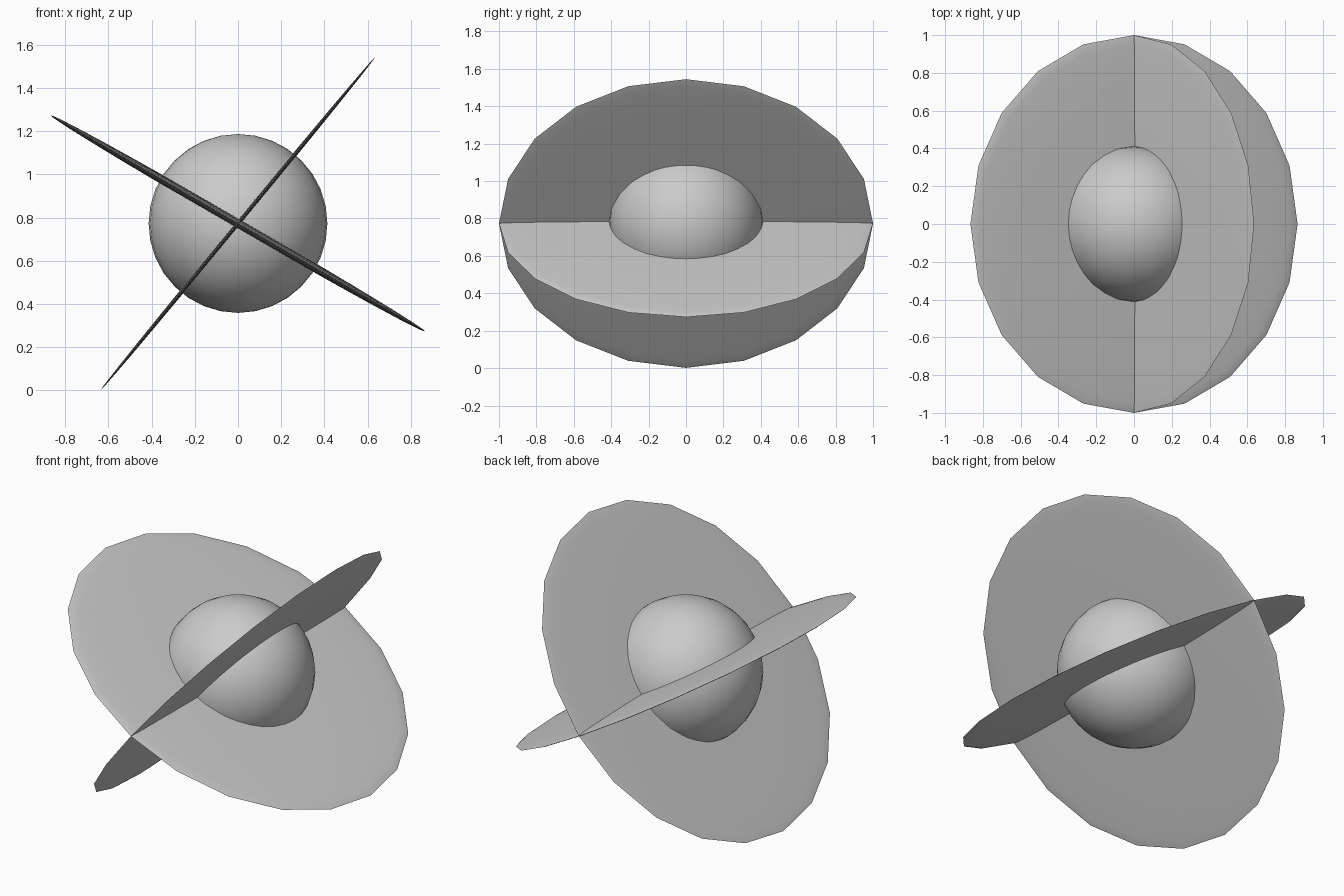
import bpy
from math import radians

if "Cube" in bpy.data.objects:
    bpy.data.objects.remove(bpy.data.objects["Cube"])

CENTRE = (0, 0, 0.773)


def ball(name, segments, rings, scale, tilt=0):
    bpy.ops.mesh.primitive_uv_sphere_add(
        segments=segments, ring_count=rings, radius=1,
        location=CENTRE, rotation=(0, radians(tilt), 0))
    ob = bpy.context.object
    ob.name = name
    ob.scale = scale
    bpy.ops.object.transform_apply(location=False, rotation=False, scale=True)
    bpy.ops.object.shade_smooth_by_angle(angle=radians(40))
    return ob


# central globe
ball("globe", 32, 16, (0.414, 0.414, 0.414))

# two thin lens-shaped rings crossing along the y axis
ball("wide_disc", 20, 20, (1, 1, 0.022), 30)
ball("steep_disc", 20, 20, (1, 1, 0.011), -50.5)
